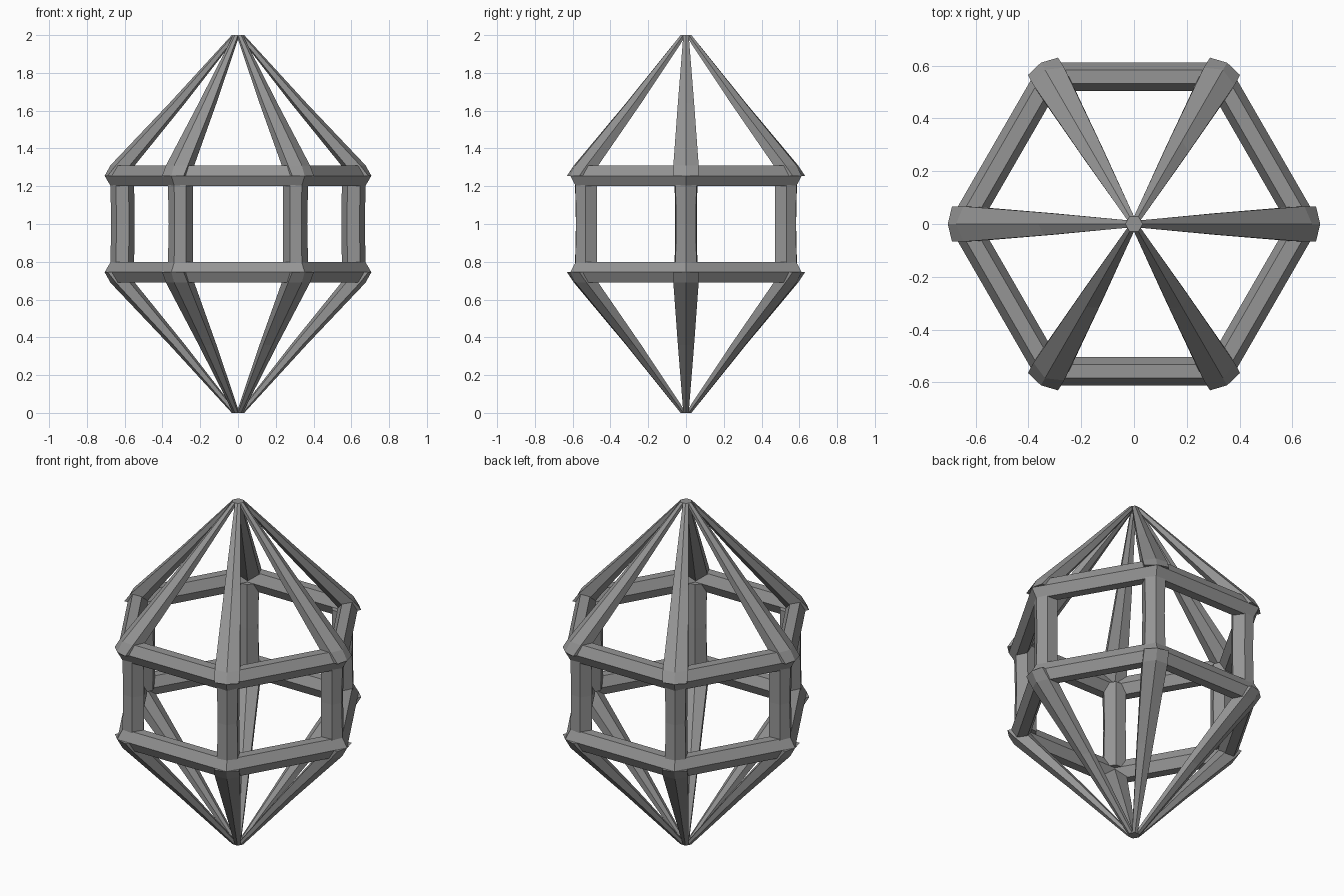
import bpy, bmesh
from math import cos, sin, radians

if "Cube" in bpy.data.objects:
    bpy.data.objects.remove(bpy.data.objects["Cube"])

SIDES = 6

# dark grey metal
dark = bpy.data.materials.new("dark_grey")
dark.diffuse_color = (.3, .3, .3, 1)
dark.use_nodes = True
dark.node_tree.nodes["Principled BSDF"].inputs["Base Color"].default_value = dark.diffuse_color


def make_object(name, bm):
    bmesh.ops.recalc_face_normals(bm, faces=bm.faces)
    mesh = bpy.data.meshes.new(name)
    bm.to_mesh(mesh)
    bm.free()
    mesh.materials.append(dark)
    obj = bpy.data.objects.new(name, mesh)
    bpy.context.collection.objects.link(obj)
    return obj


def skin(bm, loops, closed):
    """Bridge equal-length loops of points; cap the ends unless closed."""
    rows = [[bm.verts.new(p) for p in loop] for loop in loops]
    n = len(rows[0])
    count = len(rows) if closed else len(rows) - 1
    for i in range(count):
        a, b = rows[i], rows[(i + 1) % len(rows)]
        for j in range(n):
            k = (j + 1) % n
            bm.faces.new((a[j], a[k], b[k], b[j]))
    if not closed:
        bm.faces.new(rows[0])
        bm.faces.new(rows[-1])


def hex_ring(name, z):
    # six-sided sweep of a hexagonal bar section
    bm = bmesh.new()
    loops = []
    for i in range(SIDES):
        a = radians(60 * i)
        profile = [(.706, 0), (.674, .055), (.614, .055),
                   (.583, 0), (.614, -.055), (.674, -.055)]
        loops.append([(r * cos(a), r * sin(a), z + h) for r, h in profile])
    skin(bm, loops, True)
    return make_object(name, bm)


def bars(name, sections):
    # one bar per corner; sections are (z, [(radius, sideways), ...])
    bm = bmesh.new()
    for i in range(SIDES):
        a = radians(60 * i)
        loops = [[(r * cos(a) - s * sin(a), r * sin(a) + s * cos(a), z)
                  for r, s in pts] for z, pts in sections]
        skin(bm, loops, False)
    return make_object(name, bm)


def section(tip, side_r, side_s, in_r, in_s, back):
    return [(tip, 0), (side_r, side_s), (in_r, in_s),
            (back, 0), (in_r, -in_s), (side_r, -side_s)]


# horizontal rings
hex_ring("upper_ring", 1.255)
hex_ring("lower_ring", 0.745)

# upright posts between the rings
end = section(.677, .647, .056, .580, .061, .550)
mid = section(.671, .643, .052, .577, .057, .548)
bars("posts", [(.745, end), (1.0, mid), (1.255, end)])

# tapered spokes to the top and bottom tips, flush with the ring corners
spoke = [(0, section(.706, .690, .066, .620, .066, .590)),
         (.056, section(.675, .646, .067, .572, .063, .546)),
         (.385, section(.363, .342, .043, .297, .040, .280)),
         (.745, section(.033, .0248, .0143, .005, .012, 0))]
bars("upper_spokes", [(1.255 + h, pts) for h, pts in spoke])
bars("lower_spokes", [(.745 - h, pts) for h, pts in spoke])
